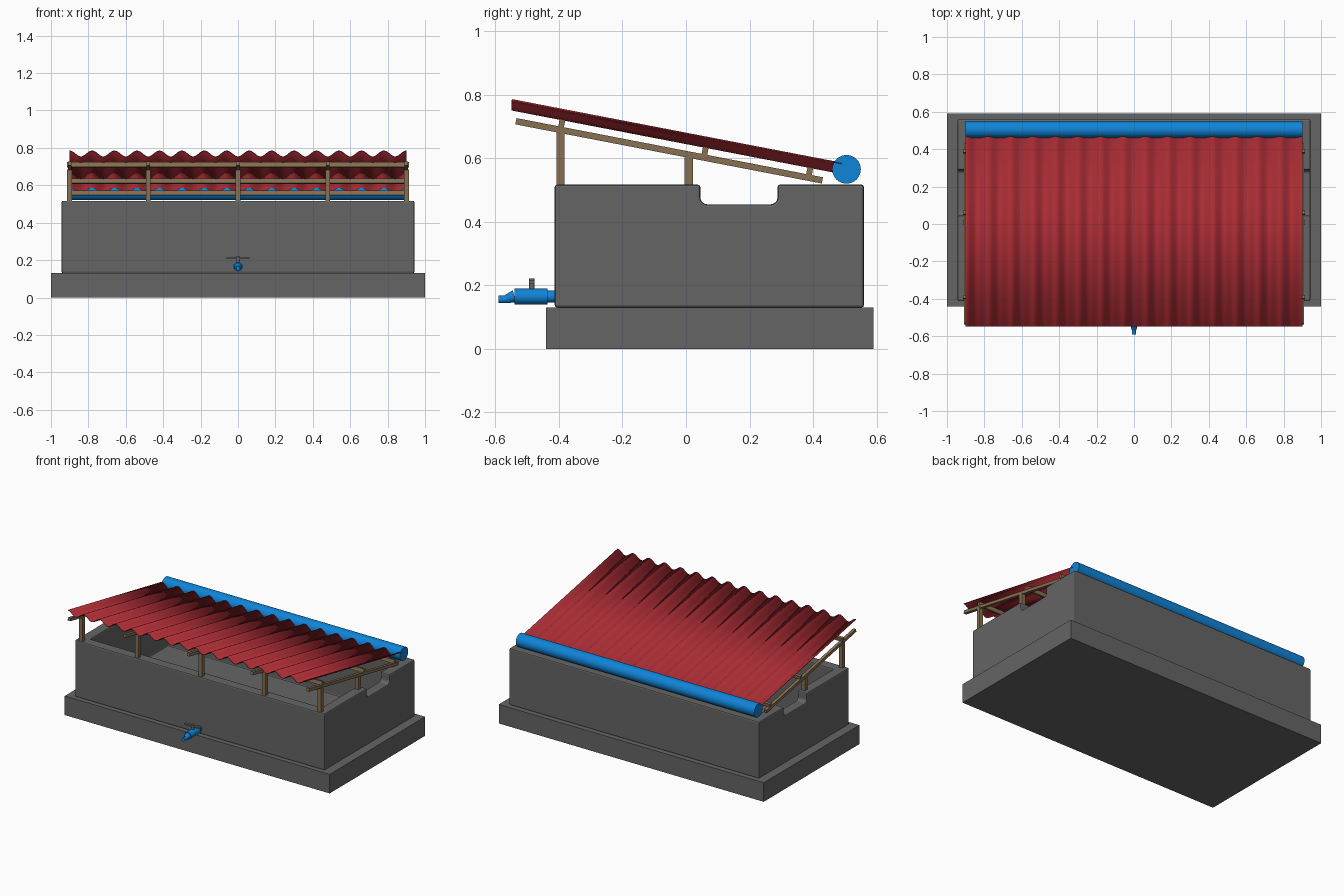
import bpy, bmesh, math
from mathutils import Vector

if "Cube" in bpy.data.objects:
    bpy.data.objects.remove(bpy.data.objects["Cube"])


def material(name, rgb):
    m = bpy.data.materials.new(name)
    m.use_nodes = True
    m.diffuse_color = (*rgb, 1)
    m.node_tree.nodes["Principled BSDF"].inputs["Base Color"].default_value = (*rgb, 1)
    return m


CONCRETE = material("concrete grey", (0.13, 0.13, 0.13))
RED = material("roof red", (0.40, 0.025, 0.035))
BLUE = material("pipe blue", (0.005, 0.23, 0.68))
WOOD = material("timber brown", (0.24, 0.16, 0.085))


def finish(name, bm, mat, smooth=False):
    bmesh.ops.recalc_face_normals(bm, faces=bm.faces)
    mesh = bpy.data.meshes.new(name)
    bm.to_mesh(mesh)
    bm.free()
    obj = bpy.data.objects.new(name, mesh)
    bpy.context.collection.objects.link(obj)
    mesh.materials.append(mat)
    if smooth:
        bpy.ops.object.select_all(action="DESELECT")
        obj.select_set(True)
        bpy.context.view_layer.objects.active = obj
        bpy.ops.object.shade_smooth_by_angle(angle=math.radians(35))
    return obj


def box(name, lo, hi, mat, pitch=0):
    bm = bmesh.new()
    bmesh.ops.create_cube(bm, size=1)
    lo, hi = Vector(lo), Vector(hi)
    bmesh.ops.scale(bm, vec=hi - lo, verts=bm.verts)
    obj = finish(name, bm, mat)
    obj.location = (lo + hi) / 2
    obj.rotation_euler.x = pitch
    return obj


def rod(name, start, end, radius, mat, end_radius=None, sides=32):
    start, end = Vector(start), Vector(end)
    bm = bmesh.new()
    bmesh.ops.create_cone(bm, cap_ends=True, segments=sides, radius1=radius,
                          radius2=radius if end_radius is None else end_radius,
                          depth=(end - start).length)
    obj = finish(name, bm, mat, True)
    obj.location = (start + end) / 2
    obj.rotation_euler = (end - start).to_track_quat("Z", "Y").to_euler()
    return obj


def apply_bevel(obj, width, segments):
    mod = obj.modifiers.new("rounded edges", "BEVEL")
    mod.width, mod.segments = width, segments
    mod.limit_method = "ANGLE"


def cut(obj, cutter):
    mod = obj.modifiers.new(cutter.name, "BOOLEAN")
    mod.operation, mod.object, mod.solver = "DIFFERENCE", cutter, "EXACT"
    cutter.hide_render = True
    cutter.hide_set(True)


# Concrete base and hollow trough with a dip in both end walls
TOP = 0.517
box("base_slab", (-1, -0.44, 0), (1, 0.59, 0.13), CONCRETE)
trough = box("trough", (-0.943, -0.413, 0.13), (0.943, 0.56, TOP), CONCRETE)
hollow = box("hollow_cutter", (-0.873, -0.343, 0.15), (0.873, 0.49, 0.8), CONCRETE)
dip = box("dip_cutter", (-1.2, 0.045, 0.455), (1.2, 0.288, 0.8), CONCRETE)
apply_bevel(dip, 0.022, 4)
cut(trough, hollow)
cut(trough, dip)
apply_bevel(trough, 0.008, 2)

# Sloping timber frame
SLOPE = -0.193
PITCH = math.atan(SLOPE)


def rafter_z(y):
    return 0.613 + SLOPE * y


for i, x in enumerate((-0.9, -0.48, 0, 0.48, 0.9), 1):
    box(f"front_post_{i}", (x - 0.013, -0.408, TOP - 0.005), (x + 0.013, -0.382, 0.685), WOOD)
    mid_y, half = -0.053, 0.491
    z = rafter_z(mid_y)
    box(f"rafter_{i}", (x - 0.01, mid_y - half, z - 0.01), (x + 0.01, mid_y + half, z + 0.01), WOOD, PITCH)
for side, x in (("right", -0.9), ("left", 0.9)):
    box(f"{side}_middle_post", (x - 0.013, -0.005, TOP - 0.005), (x + 0.013, 0.022, 0.602), WOOD)
for name, y in (("front", -0.391), ("middle", 0.06), ("back", 0.389)):
    z = rafter_z(y) + 0.021
    box(f"{name}_purlin", (-0.913, y - 0.009, z - 0.013), (0.913, y + 0.009, z + 0.013), WOOD, PITCH)

# Corrugated roof sheet
WAVES, STEPS = 15, 12
bm = bmesh.new()
rows = []
for y, z in ((-0.548, 0.768), (0.49, 0.568)):
    row = []
    for i in range(WAVES * STEPS + 1):
        wave = 0.016 * math.cos(2 * math.pi * i / STEPS)
        row.append(bm.verts.new((-0.9 + 1.8 * i / (WAVES * STEPS), y, z + wave)))
    rows.append(row)
for i in range(WAVES * STEPS):
    bm.faces.new((rows[0][i], rows[0][i + 1], rows[1][i + 1], rows[1][i]))
roof = finish("corrugated_roof", bm, RED, True)
sheet = roof.modifiers.new("sheet thickness", "SOLIDIFY")
sheet.thickness, sheet.offset = 0.004, 0

# Rain pipe along the low edge of the roof
rod("rain_pipe", (-0.9, 0.505, 0.565), (0.9, 0.505, 0.565), 0.045, BLUE, sides=48)

# Drain valve on the front wall
rod("valve_neck", (0, -0.40, 0.165), (0, -0.44, 0.165), 0.019, BLUE)
rod("valve_body", (0, -0.435, 0.165), (0, -0.54, 0.165), 0.025, BLUE)
rod("valve_taper", (0, -0.54, 0.165), (0, -0.567, 0.158), 0.02, BLUE, 0.012)
rod("valve_spout", (0, -0.55, 0.156), (0, -0.59, 0.156), 0.012, BLUE)
rod("valve_stem", (0, -0.485, 0.18), (0, -0.485, 0.222), 0.009, CONCRETE, sides=16)
box("valve_handle", (-0.062, -0.494, 0.206), (0.062, -0.476, 0.215), CONCRETE)
